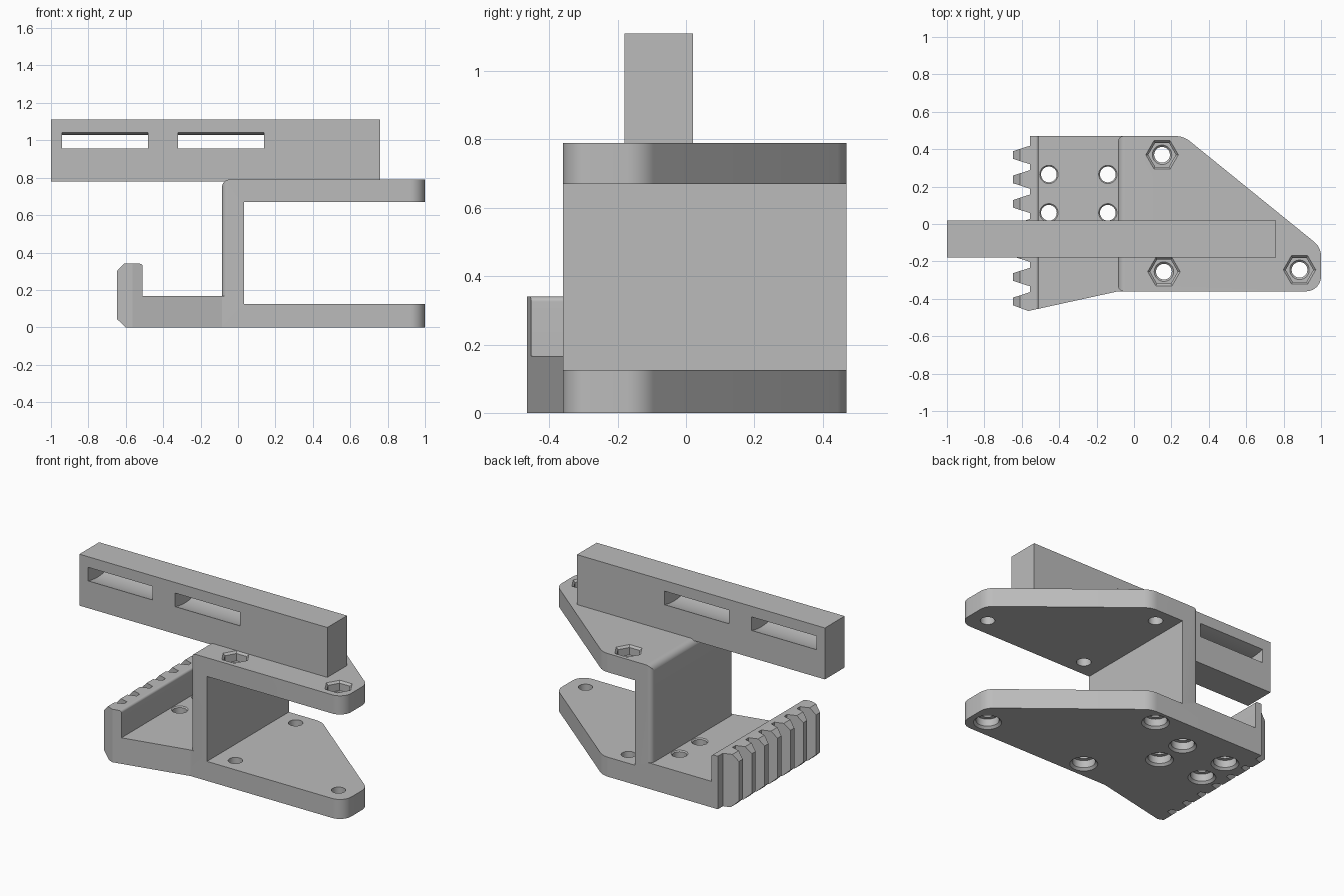
import bpy, bmesh, math
from mathutils import Vector

if "Cube" in bpy.data.objects:
    bpy.data.objects.remove(bpy.data.objects["Cube"])

GREY = bpy.data.materials.new("plain grey")
GREY.diffuse_color = (0.5, 0.5, 0.5, 1)
GREY.use_nodes = True
GREY.node_tree.nodes["Principled BSDF"].inputs["Base Color"].default_value = GREY.diffuse_color


def fillet(points, steps=10):
    """Round each (u, v, radius) corner of a closed outline."""
    out = []
    for i, (u, v, r) in enumerate(points):
        p = Vector((u, v))
        if not r:
            out.append(p)
            continue
        a = (Vector(points[i - 1][:2]) - p).normalized()
        b = (Vector(points[(i + 1) % len(points)][:2]) - p).normalized()
        half = a.angle(b) / 2
        c = p + (a + b).normalized() * r / math.sin(half)
        s = p + a * r / math.tan(half) - c
        e = p + b * r / math.tan(half) - c
        turn = math.atan2(s.x * e.y - s.y * e.x, s.dot(e))
        for k in range(steps + 1):
            t = turn * k / steps
            out.append(c + Vector((s.x * math.cos(t) - s.y * math.sin(t),
                                   s.x * math.sin(t) + s.y * math.cos(t))))
    return out


def make(name, bm):
    bmesh.ops.recalc_face_normals(bm, faces=bm.faces)
    mesh = bpy.data.meshes.new(name)
    bm.to_mesh(mesh)
    bm.free()
    mesh.materials.append(GREY)
    ob = bpy.data.objects.new(name, mesh)
    bpy.context.collection.objects.link(ob)
    return ob


def prism(name, outline, lo, hi, place):
    """Extrude an outline from lo to hi; place maps (u, v, w) to xyz."""
    bm = bmesh.new()
    ends = [[bm.verts.new(place(p[0], p[1], w)) for p in outline] for w in (lo, hi)]
    n = len(outline)
    for e in ends:
        bm.faces.new(e)
    for i in range(n):
        j = (i + 1) % n
        bm.faces.new((ends[0][i], ends[0][j], ends[1][j], ends[1][i]))
    return make(name, bm)


def lathe(name, x, y, profile, sides):
    """Closed turned solid from (radius, z) pairs."""
    bm = bmesh.new()
    rings = [[bm.verts.new((x + r * math.cos(math.tau * k / sides),
                            y + r * math.sin(math.tau * k / sides), z))
              for k in range(sides)] for r, z in profile]
    bm.faces.new(rings[0])
    bm.faces.new(rings[-1])
    for a, b in zip(rings, rings[1:]):
        for k in range(sides):
            j = (k + 1) % sides
            bm.faces.new((a[k], a[j], b[j], b[k]))
    return make(name, bm)


def combine(ob, tool, operation='DIFFERENCE'):
    mod = ob.modifiers.new("cut", 'BOOLEAN')
    mod.operation, mod.solver, mod.object = operation, 'EXACT', tool
    bpy.context.view_layer.objects.active = ob
    bpy.ops.object.modifier_apply(modifier=mod.name)
    bpy.data.objects.remove(tool)


def finish(ob):
    bpy.ops.object.select_all(action='DESELECT')
    ob.select_set(True)
    bpy.context.view_layer.objects.active = ob
    bpy.ops.object.shade_smooth_by_angle(angle=math.radians(11))


def plan(u, v, w):
    return (u, v, w)


def side(u, v, w):
    return (u, w, v)


# Clamp plan outline: angled plate on the right, seven gripping teeth on the left
outline = [(-0.085, -0.36, 0), (1, -0.36, 0.08), (1, -0.125, 0.1),
           (0.265, 0.47, 0.12), (-0.555, 0.47, 0)]
for i in range(7):
    c = 0.369 - i * 0.1305
    outline += [(-0.555, c + 0.05, 0), (-0.648, c + 0.02, 0), (-0.648, c - 0.02, 0)]
    outline.append((-0.555, c - 0.05, 0) if i < 6 else (-0.565, -0.465, 0))

# Clamp side profile: hook, tray, upright wall and two jaws
profile = [(-0.6, 0, 0), (1.1, 0, 0), (1.1, 0.125, 0), (0.032, 0.125, 0),
           (0.032, 0.67, 0), (1.1, 0.67, 0), (1.1, 0.79, 0), (-0.085, 0.79, 0.04),
           (-0.085, 0.167, 0), (-0.51, 0.167, 0), (-0.51, 0.34, 0.015),
           (-0.61, 0.34, 0), (-0.648, 0.3, 0), (-0.648, 0.045, 0)]
clamp = prism("clamp_body", fillet(profile), -0.6, 0.6, side)
combine(clamp, prism("plan_tool", fillet(outline), -0.1, 0.9, plan), 'INTERSECT')

# Rounded upright corners of the wall above the tray
for y, d in ((-0.36, 1), (0.47, -1)):
    r = 0.03
    arc = [(-0.085 + r - r * math.cos(t), y + d * (r - r * math.sin(t)))
           for t in (math.pi / 2 * k / 8 for k in range(9))]
    corner = arc + [(-0.085 + r, y - d * 0.02), (-0.105, y - d * 0.02), (-0.105, y + d * r)]
    combine(clamp, prism("corner_tool", corner, 0.167, 0.9, plan))

# Bolt holes: counterbored below, hex nut pockets above
HOLE = 0.042
bore = [(0.092, -0.012), (0.066, 0.014), (0.066, 0.06), (HOLE, 0.06)]
for x, y in ((0.15, 0.37), (0.16, -0.255), (0.885, -0.245)):
    combine(clamp, lathe("bore_tool", x, y, bore + [(HOLE, 0.2)], 48))
    combine(clamp, lathe("nut_tool", x, y, [(0.074, 0.73), (0.074, 0.777), (0.1, 0.803)], 6))
    combine(clamp, lathe("hole_tool", x, y, [(HOLE, 0.6), (HOLE, 0.72), (0.056, 0.734)], 48))

# Four mounting holes in the tray
for x in (-0.455, -0.14):
    for y in (0.265, 0.06):
        combine(clamp, lathe("tray_tool", x, y,
                             bore + [(HOLE, 0.16), (0.054, 0.172)], 48))
finish(clamp)

# Long bar with two strap slots that dip slightly in the middle
bar = prism("top_bar", [(-1, 0.78), (0.76, 0.78), (0.76, 1.11), (-1, 1.11)],
            -0.18, 0.02, side)
ys = [-0.22 + 0.28 * k / 14 for k in range(15)]
dip = [0.014 * (1 - ((y + 0.08) / 0.1) ** 2) for y in ys]
slot = [(y, 0.955 - d) for y, d in zip(ys, dip)]
slot += [(y, 1.042 - d) for y, d in reversed(list(zip(ys, dip)))]
for x0, x1 in ((-0.94, -0.48), (-0.32, 0.14)):
    combine(bar, prism("slot_tool", slot, x0, x1, lambda u, v, w: (w, u, v)))
finish(bar)
